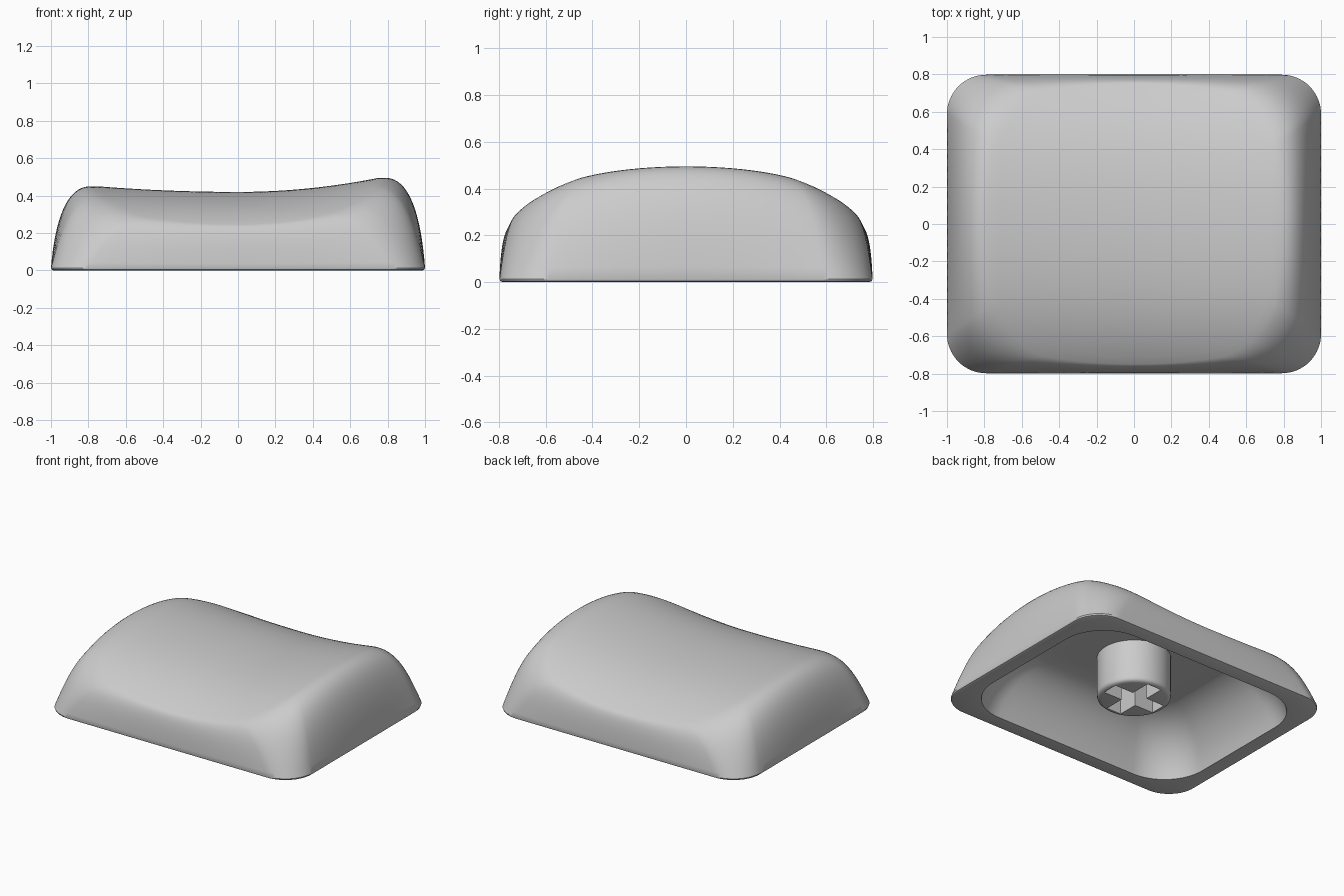
import bpy, bmesh, math
from mathutils import Vector

cube = bpy.data.objects.get("Cube")
if cube:
    bpy.data.objects.remove(cube, do_unlink=True)

grey = bpy.data.materials.new("light_grey_plastic")
grey.use_nodes = True
grey.diffuse_color = (0.6, 0.6, 0.6, 1)
grey.node_tree.nodes["Principled BSDF"].inputs["Base Color"].default_value = (0.6, 0.6, 0.6, 1)


def outline(hx, hy, r, bow=0.0, arc=16, side=18):
    """Rounded rectangle with optional bowed sides, same point count every time."""
    centres = [(hx - r, hy - r), (r - hx, hy - r), (r - hx, r - hy), (hx - r, r - hy)]
    pts = []
    for q, (cx, cy) in enumerate(centres):
        for i in range(arc + 1):
            a = (q + i / arc) * math.pi / 2
            pts.append(Vector((cx + r * math.cos(a), cy + r * math.sin(a), 0)))
        nx, ny = centres[(q + 1) % 4]
        a = (q + 1) * math.pi / 2
        off = Vector((r * math.cos(a), r * math.sin(a), 0))
        for i in range(1, side):
            pts.append(Vector((cx, cy, 0)).lerp(Vector((nx, ny, 0)), i / side) + off)
    return [Vector((p.x * (1 - bow * (p.y / hy) ** 2),
                    p.y * (1 - bow * (p.x / hx) ** 2), 0)) for p in pts]


def top_height(x, y):
    """Saddle top: dished along x with a higher right end, rounded along y."""
    u = max(-1, min(1, x / 0.75))
    rise = 0.075 if u > 0 else 0.03
    return 0.42 + rise * u * u - 0.2 * y ** 2 - 0.2 * y ** 4


def at_z(points, z):
    return [Vector((p.x, p.y, z)) for p in points]


def bezier(a, b, c, d, t):
    s = 1 - t
    return a * s ** 3 + b * 3 * s * s * t + c * 3 * s * t * t + d * t ** 3


def smooth(obj, angle=35):
    bpy.ops.object.select_all(action="DESELECT")
    obj.select_set(True)
    bpy.context.view_layer.objects.active = obj
    bpy.ops.object.shade_smooth_by_angle(angle=math.radians(angle))


def skin(name, rings):
    """Bridge a list of rings and close both ends with a fan."""
    bm = bmesh.new()
    loops = [[bm.verts.new(p) for p in ring] for ring in rings]
    n = len(loops[0])
    for lo, hi in zip(loops, loops[1:]):
        for i in range(n):
            j = (i + 1) % n
            bm.faces.new((lo[i], lo[j], hi[j], hi[i]))
    for loop in (loops[0], loops[-1]):
        centre = bm.verts.new(sum((v.co for v in loop), Vector()) / n)
        for i in range(n):
            bm.faces.new((loop[i], loop[(i + 1) % n], centre))
    bmesh.ops.recalc_face_normals(bm, faces=bm.faces)
    mesh = bpy.data.meshes.new(name)
    bm.to_mesh(mesh)
    bm.free()
    mesh.materials.append(grey)
    obj = bpy.data.objects.new(name, mesh)
    bpy.context.collection.objects.link(obj)
    smooth(obj)
    return obj


# Cap shell: ceiling, inner wall, flat bottom lip, outer wall, saddle top
CEILING = 0.35
base = at_z(outline(1.0, 0.798, 0.21), 0.014)
lip_round = at_z(outline(0.996, 0.794, 0.206), 0.004)
lip = outline(0.986, 0.784, 0.196)
opening = outline(0.89, 0.69, 0.32)
ceiling = at_z(outline(0.55, 0.4, 0.16), CEILING)
rim = [Vector((p.x, p.y, top_height(p.x, p.y))) for p in outline(0.79, 0.75, 0.27, 0.12)]


def inner_ring(t):
    ring = []
    for o, c in zip(opening, ceiling):
        low, high = o.lerp(c, 0.15), o.lerp(c, 0.5)
        low.z, high.z = 0.18, 0.32
        ring.append(bezier(o, low, high, c, t))
    return ring


def outer_ring(t):
    """Walls are steep along the sides and lean further in at the corners."""
    ring = []
    for b, r in zip(base, rim):
        corner = (b.x * b.y / 0.8) ** 2
        low, high = b.lerp(r, 0.1 + 0.25 * corner), b.lerp(r, 0.4 + 0.15 * corner)
        low.z = 0.6 * r.z
        high.z = top_height(high.x, high.y)
        ring.append(bezier(b, low, high, r, t))
    return ring


def top_ring(s):
    return [Vector((p.x * s, p.y * s, top_height(p.x * s, p.y * s))) for p in rim]


STEPS = 16
rings = [at_z([p * s for p in ceiling], CEILING) for s in (0.3, 0.7)]
rings += [inner_ring(1 - i / STEPS) for i in range(STEPS + 1)]
rings += [lip, lip_round]
rings += [outer_ring(i / STEPS) for i in range(STEPS + 1)]
rings += [top_ring(1 - i / 20) for i in range(1, 20)]
skin("cap_shell", rings)

# Stem: round post with a rounded lower edge
profile = [(0.212, 0.045), (0.228, 0.049), (0.238, 0.058), (0.242, 0.073), (0.242, 0.365)]
circle = [Vector((math.cos(a), math.sin(a), 0))
          for a in (i * math.tau / 48 for i in range(48))]
stem = skin("stem", [at_z([p * r for p in circle], z) for r, z in profile])

# Cross-shaped socket cut into the stem
for size in ((0.41, 0.115, 0.5), (0.115, 0.41, 0.5)):
    bpy.ops.mesh.primitive_cube_add(size=1, location=(0, 0, 0.04))
    cutter = bpy.context.object
    cutter.name = "socket_cutter"
    cutter.scale = size
    cutter.hide_render = True
    bpy.context.view_layer.objects.active = stem
    cut = stem.modifiers.new("socket", "BOOLEAN")
    cut.operation = "DIFFERENCE"
    cut.solver = "EXACT"
    cut.object = cutter
    bpy.ops.object.modifier_apply(modifier=cut.name)
    bpy.data.objects.remove(cutter, do_unlink=True)
smooth(stem)
